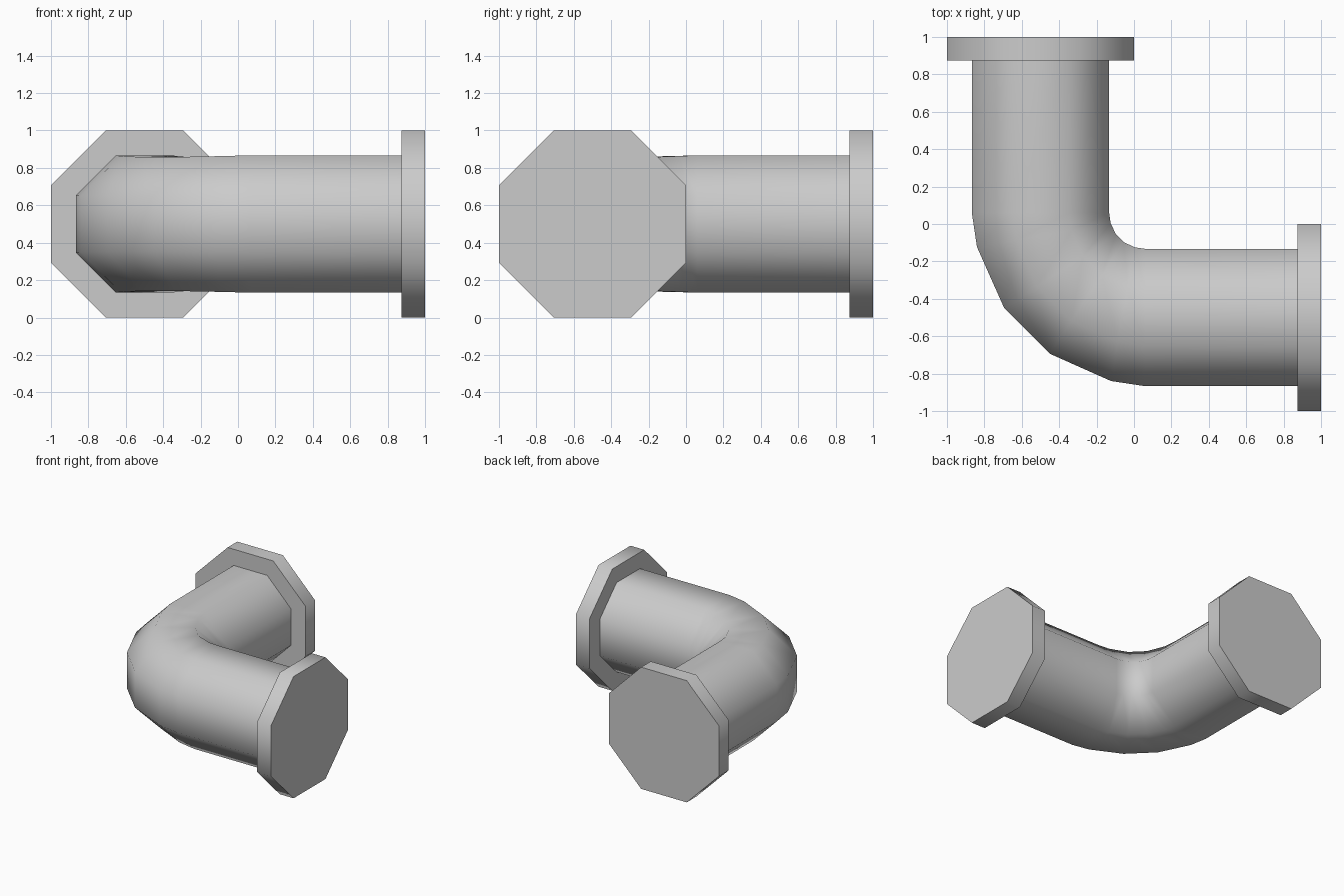
import bpy, bmesh
from math import pi, cos, sin, radians
from mathutils import Vector

cube = bpy.data.objects.get("Cube")
if cube:
    bpy.data.objects.remove(cube, do_unlink=True)

SIDES = 8
PIPE, FLANGE, THICK = 0.367, 0.5, 0.125   # flat-to-centre radii, flange thickness

grey = bpy.data.materials.new("light grey")
grey.use_nodes = True
grey.diffuse_color = (0.6, 0.6, 0.6, 1)
grey.node_tree.nodes["Principled BSDF"].inputs["Base Color"].default_value = (0.6, 0.6, 0.6, 1)


def sweep(name, stations, capped):
    """Join octagonal rings; a station is (x, y, heading in degrees, radius)."""
    bm = bmesh.new()
    rings = []
    for x, y, heading, radius in stations:
        side = Vector((cos(radians(heading)), sin(radians(heading)), 0))
        r = radius / cos(pi / SIDES)
        ring = []
        for i in range(SIDES):
            a = 2 * pi * (i + 0.5) / SIDES
            ring.append(bm.verts.new(Vector((x, y, 0.5)) + side * r * cos(a)
                                     + Vector((0, 0, r * sin(a)))))
        rings.append(ring)
    for a, b in zip(rings, rings[1:]):
        for i in range(SIDES):
            j = (i + 1) % SIDES
            bm.faces.new((a[i], a[j], b[j], b[i]))
    if capped:
        bm.faces.new(rings[0])
        bm.faces.new(rings[-1])
    bmesh.ops.recalc_face_normals(bm, faces=bm.faces)
    mesh = bpy.data.meshes.new(name)
    bm.to_mesh(mesh)
    bm.free()
    mesh.materials.append(grey)
    obj = bpy.data.objects.new(name, mesh)
    bpy.context.collection.objects.link(obj)
    bpy.ops.object.select_all(action='DESELECT')
    obj.select_set(True)
    bpy.context.view_layer.objects.active = obj
    bpy.ops.object.shade_smooth_by_angle(angle=radians(60))


# Elbow pipe: one half of the bend, then its mirror across the diagonal
half = [(-0.5, 1 - THICK, 0, PIPE), (-0.5, 0.06, 0, PIPE),
        (-0.482, -0.06, 10, 0.363), (-0.395, -0.253, 33.5, 0.358)]
other = [(y, x, 90 - h, r) for x, y, h, r in reversed(half)]
sweep("elbow_pipe", half + other, True)

# End flanges
sweep("back_flange", [(-0.5, 1 - THICK, 0, FLANGE), (-0.5, 1, 0, FLANGE)], True)
sweep("left_flange", [(1 - THICK, -0.5, 90, FLANGE), (1, -0.5, 90, FLANGE)], True)
